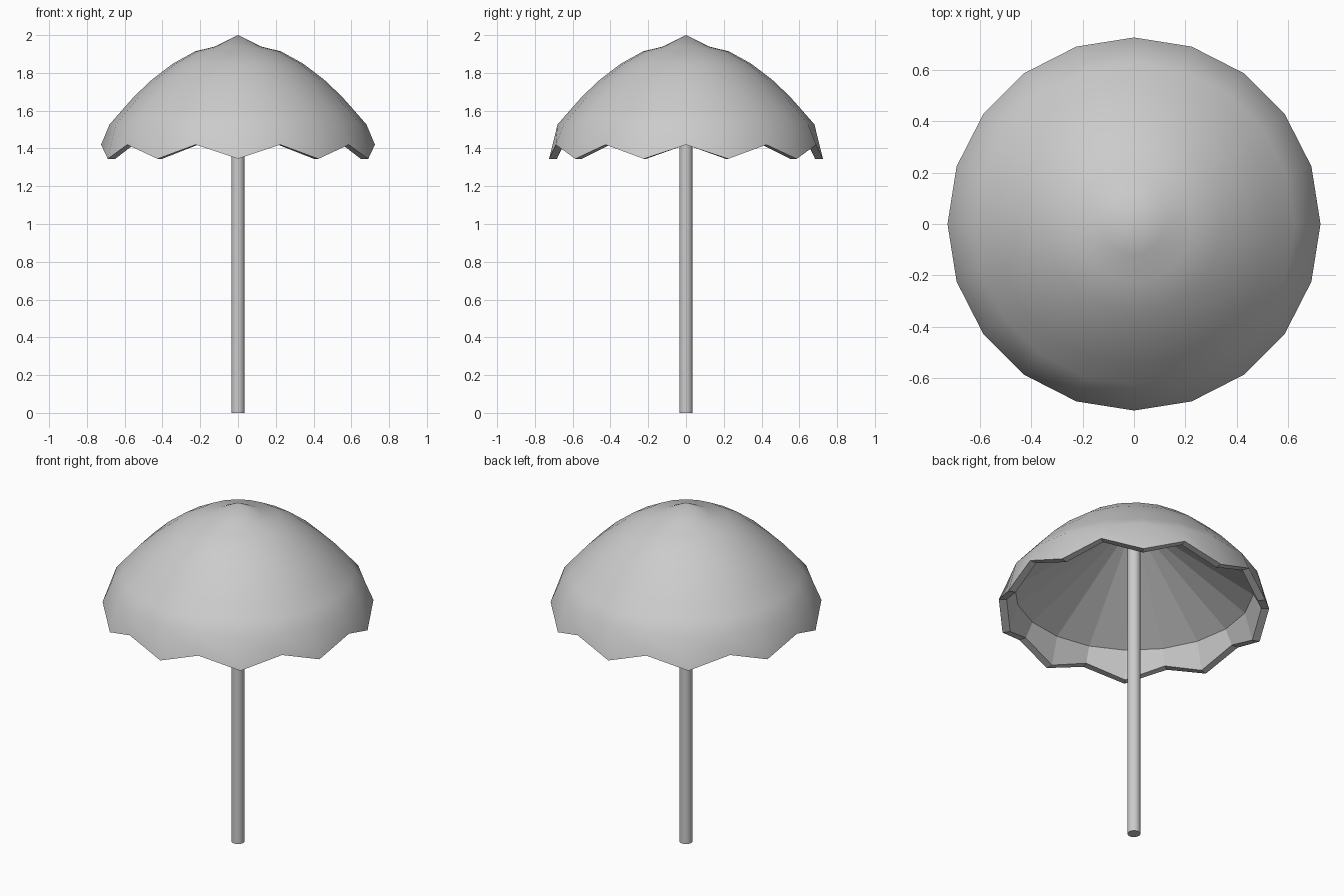
import bpy, bmesh
from math import cos, sin, pi

if "Cube" in bpy.data.objects:
    bpy.data.objects.remove(bpy.data.objects["Cube"])

SIDES = 20
HIGH, LOW = 1.42, 1.345   # scalloped rim heights


def ring(bm, r, heights):
    """Ring of vertices whose heights alternate between the given values."""
    return [bm.verts.new((r * cos(2 * pi * i / SIDES), r * sin(2 * pi * i / SIDES),
                          heights[i % len(heights)])) for i in range(SIDES)]


def bridge(bm, a, b, smooth):
    for i in range(SIDES):
        j = (i + 1) % SIDES
        bm.faces.new((a[i], b[i], b[j], a[j])).smooth = smooth


def fan(bm, tip, a, smooth):
    for i in range(SIDES):
        bm.faces.new((tip, a[i], a[(i + 1) % SIDES])).smooth = smooth


# Canopy: smooth outer dome, scalloped rim, faceted inner cone
bm = bmesh.new()
profile = [(0.12, 1.94), (0.227, 1.914), (0.343, 1.85), (0.454, 1.766),
           (0.549, 1.676), (0.625, 1.59), (0.68, 1.527)]
outer = [ring(bm, r, [z]) for r, z in profile]
outer.append(ring(bm, 0.725, [HIGH, LOW]))
fan(bm, bm.verts.new((0, 0, 2.0)), outer[0], True)
for a, b in zip(outer, outer[1:]):
    bridge(bm, a, b, True)
rim = ring(bm, 0.683, [HIGH, LOW])
inner = ring(bm, 0.64, [1.503])
bridge(bm, outer[-1], rim, False)
bridge(bm, rim, inner, False)
fan(bm, bm.verts.new((0, 0, 1.93)), inner, False)
bmesh.ops.recalc_face_normals(bm, faces=bm.faces)
for e in bm.edges:
    if any(not f.smooth for f in e.link_faces):
        e.smooth = False
mesh = bpy.data.meshes.new("canopy")
bm.to_mesh(mesh)
bm.free()
bpy.context.collection.objects.link(bpy.data.objects.new("canopy", mesh))

# Pole
bpy.ops.mesh.primitive_cylinder_add(vertices=20, radius=0.035, depth=1.9, location=(0, 0, 0.95))
bpy.context.object.name = "pole"
bpy.ops.object.shade_smooth_by_angle()
